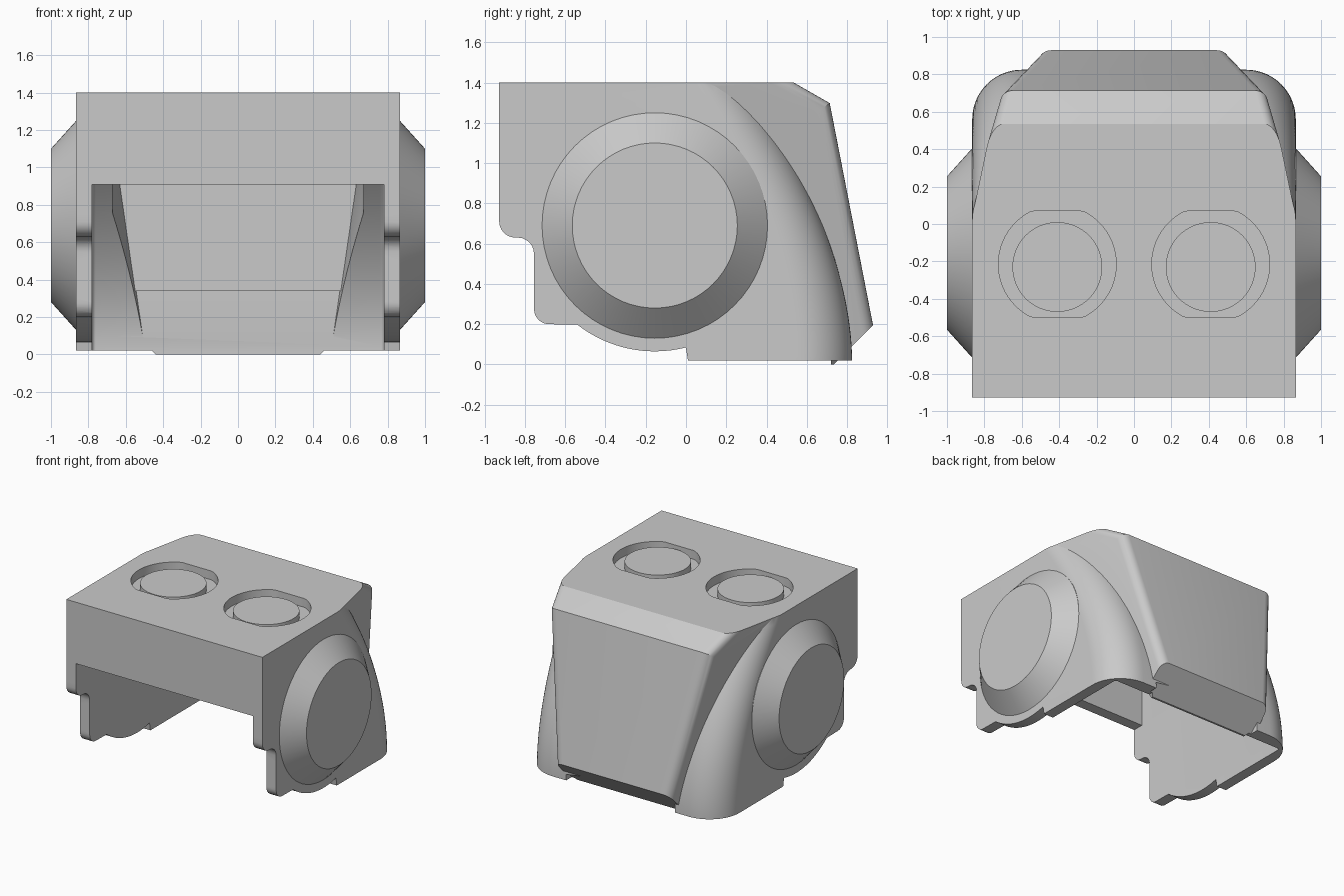
import bpy, bmesh, math

cube = bpy.data.objects.get("Cube")
if cube:
    bpy.data.objects.remove(cube, do_unlink=True)

grey = bpy.data.materials.new("light_grey")
grey.use_nodes = True
COLOUR = (0.59, 0.59, 0.59, 1)
grey.diffuse_color = COLOUR
grey.node_tree.nodes["Principled BSDF"].inputs["Base Color"].default_value = COLOUR


def finish(bm, name):
    bmesh.ops.recalc_face_normals(bm, faces=bm.faces)
    mesh = bpy.data.meshes.new(name)
    bm.to_mesh(mesh)
    bm.free()
    mesh.materials.append(grey)
    obj = bpy.data.objects.new(name, mesh)
    bpy.context.collection.objects.link(obj)
    return obj


def loft(name, rings):
    """Closed solid through rings with equal point counts."""
    bm = bmesh.new()
    rows = [[bm.verts.new(p) for p in ring] for ring in rings]
    n = len(rows[0])
    for a, b in zip(rows, rows[1:]):
        for i in range(n):
            bm.faces.new((a[i], a[(i + 1) % n], b[(i + 1) % n], b[i]))
    bm.faces.new(rows[0])
    bm.faces.new(rows[-1])
    return finish(bm, name)


def convex(name, low, high, planes=(), ridge=0):
    """Box trimmed by planes (point, normal), with rounded rear ridges."""
    bm = bmesh.new()
    bmesh.ops.create_cube(bm, size=1)
    for v in bm.verts:
        v.co = [l + (h - l) * (c + 0.5) for l, h, c in zip(low, high, v.co)]
    for point, normal in planes:
        geom = bm.verts[:] + bm.edges[:] + bm.faces[:]
        cut = bmesh.ops.bisect_plane(bm, geom=geom, plane_co=point, plane_no=normal,
                                     clear_outer=True)["geom_cut"]
        bmesh.ops.contextual_create(bm, geom=[e for e in cut if isinstance(e, bmesh.types.BMEdge)])
    bmesh.ops.recalc_face_normals(bm, faces=bm.faces)
    if ridge:
        edges = []
        for e in bm.edges:
            a, b = (f.normal for f in e.link_faces)
            side, rear = (a, b) if abs(a.x) > abs(b.x) else (b, a)
            if abs(side.x) > 0.8 and abs(rear.x) < 0.1 and rear.y > 0.3 and rear.z > 0:
                edges.append(e)
        bmesh.ops.bevel(bm, geom=edges, offset=ridge, segments=6, profile=0.5,
                        affect='EDGES', clamp_overlap=True)
    return finish(bm, name)


def boolean(target, cutter, operation):
    bpy.context.view_layer.objects.active = target
    mod = target.modifiers.new("cut", 'BOOLEAN')
    mod.operation, mod.solver, mod.object = operation, 'EXACT', cutter
    bpy.ops.object.modifier_apply(modifier=mod.name)
    bpy.data.objects.remove(cutter, do_unlink=True)


def skin(name, half, radius, rear, sweep, front, bottom, top, levels):
    """Solid whose rear wall sweeps forward towards the top."""
    rings = []
    for i in range(levels + 1):
        z = bottom + (top - bottom) * i / levels
        y_rear = rear - sweep * (max(z - 0.02, 0) / 1.38) ** 1.82
        right = arc(half - radius, y_rear - radius, radius, 0, 90, 14)
        plan = [(half, front)] + right + [(-x, y) for x, y in reversed(right)] + [(-half, front)]
        rings.append([(x, y, z) for x, y in plan])
    return loft(name, rings)


def arc(cx, cy, r, start, end, steps):
    angles = [math.radians(start + (end - start) * i / steps) for i in range(steps + 1)]
    return [(cx + r * math.cos(a), cy + r * math.sin(a)) for a in angles]


# Outer shell trimmed to the side profile
body = skin("helmet_body", 0.865, 0.265, 0.825, 0.54, -0.928, -0.1, 1.4, 30)
profile = [(-1.2, 1.6), (-1.2, 0.9), (-0.928, 0.9)]
profile += arc(-0.848, 0.71, 0.08, 180, 270, 6)
profile += arc(-0.835, 0.55, 0.08, 90, 0, 6)
profile += arc(-0.68, 0.275, 0.075, 180, 270, 6)
profile += arc(-0.155, 0.69, 0.625, 232, 284, 16)
profile += [(0, 0.08), (0.01, 0.02), (1.2, 0.02), (1.2, 1.6)]
boolean(body, loft("profile", [[(x, y, z) for y, z in profile] for x in (-1.1, 1.1)]), 'INTERSECT')
boolean(body, convex("heel_cutter", (-0.48, 0.5, -0.3), (0.48, 1.2, 0.3),
                     [((0, 0.735, 0), (0, -1, 1))]), 'DIFFERENCE')


# Tapered rear block
def sides(inset):
    return [((s * (0.865 - inset), 0.04, 1.4), (s, 0.21, -0.145)) for s in (-1, 1)]


rear_block = convex("rear_block", (-1, 0.05, 0), (1, 1.2, 1.4), sides(0) + [
    ((0, 0.928, 0.2), (0, 1, 0.195)),
    ((0, 0.535, 1.4), (0, 0.571, 1)),
    ((0, 0.735, 0), (0, 1, -1)),
    ((0.44, 0, 0), (1, 0, -1)),
    ((-0.44, 0, 0), (-1, 0, -1))], ridge=0.06)
boolean(body, rear_block, 'UNION')

# Front opening, main hollow behind the lintel, upright recess in the rear block
boolean(body, convex("front_opening", (-0.78, -1.2, -0.2), (0.78, -0.5, 0.91)), 'DIFFERENCE')
boolean(body, skin("hollow", 0.78, 0.02, 0.72, 1.0, -0.84, -0.2, 1.25, 24), 'DIFFERENCE')
boolean(body, convex("rear_recess", (-0.67, -0.3, 0.33), (0.67, 0.69, 1.25),
                     sides(0.025)), 'DIFFERENCE')
boolean(body, convex("heel_recess", (-0.565, -0.3, -0.2), (0.565, 0.715, 0.34),
                     sides(0.025)), 'DIFFERENCE')

# Flattened round sockets with a stud left in each
for s in (-1, 1):
    ring = [(x, max(-0.5, min(0.07, y)))
            for x, y in arc(s * 0.41, -0.215, 0.315, 0, 354.375, 63)]
    boolean(body, loft("socket", [[(x, y, z) for x, y in ring] for z in (1.33, 1.6)]), 'DIFFERENCE')
    disc = arc(s * 0.41, -0.23, 0.24, 0, 354.375, 63)
    loft("left_stud" if s > 0 else "right_stud",
         [[(x, y, z) for x, y in disc] for z in (1.31, 1.385)])

# Conical side caps
for s in (-1, 1):
    rings = [[(s * x, y, z) for y, z in arc(-0.155, 0.69, r, 0, 354.375, 63)]
             for x, r in ((0.85, 0.56), (0.865, 0.56), (1.0, 0.41))]
    loft("left_cap" if s > 0 else "right_cap", rings)

for obj in bpy.context.collection.objects:
    if obj.type == 'MESH':
        bpy.ops.object.select_all(action='DESELECT')
        obj.select_set(True)
        bpy.context.view_layer.objects.active = obj
        bpy.ops.object.shade_smooth_by_angle(angle=math.radians(25))
